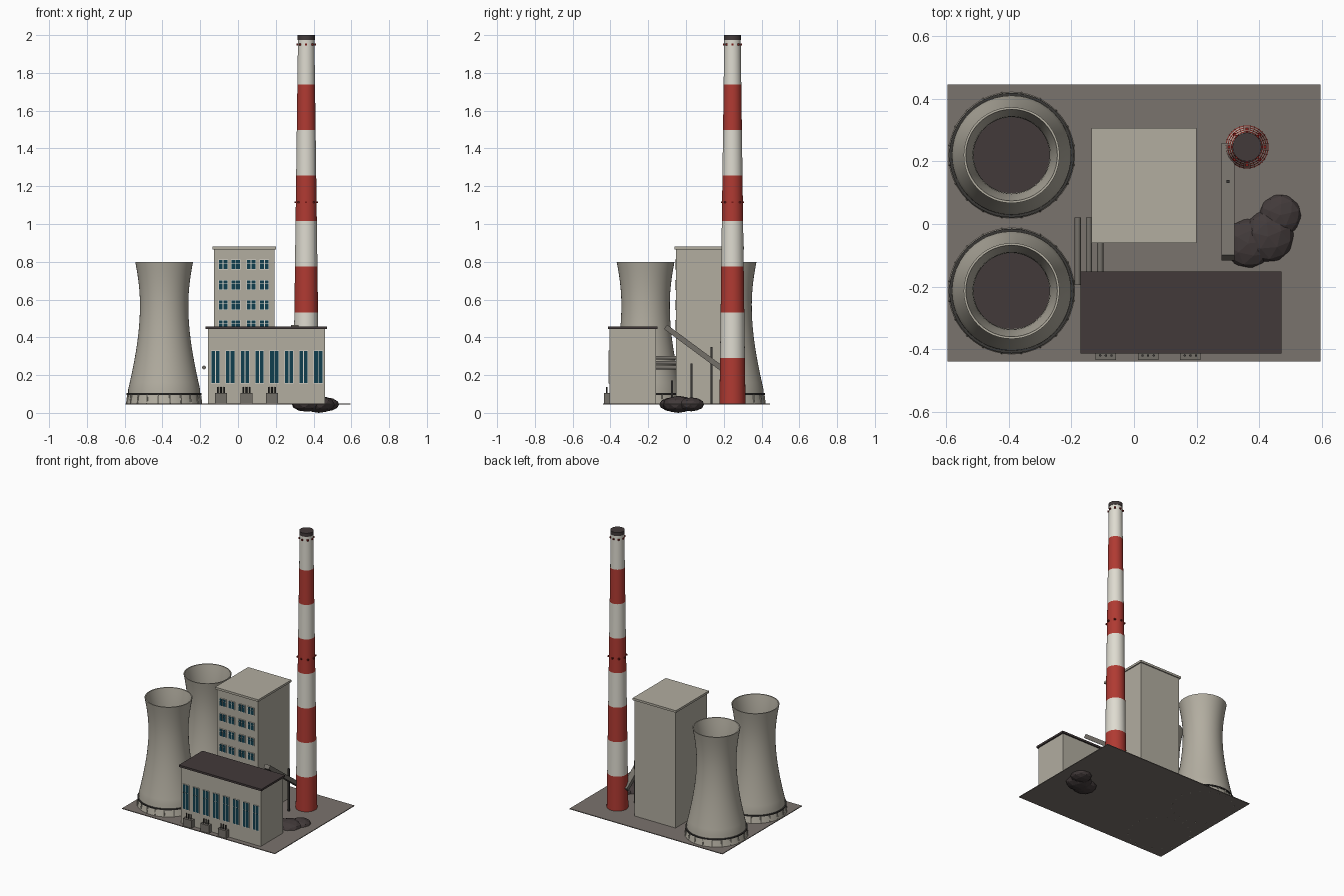
import bpy, bmesh, math, random
from mathutils import Matrix, Vector

if "Cube" in bpy.data.objects:
    bpy.data.objects.remove(bpy.data.objects["Cube"])

random.seed(4)


def srgb(r, g, b):
    return [((c / 255 + 0.055) / 1.055) ** 2.4 if c > 10 else c / 255 / 12.92 for c in (r, g, b)] + [1]


def material(name, *rgb):
    m = bpy.data.materials.new(name)
    m.diffuse_color = srgb(*rgb)
    m.use_nodes = True
    m.node_tree.nodes["Principled BSDF"].inputs["Base Color"].default_value = m.diffuse_color
    return m


CONCRETE = material("concrete", 178, 173, 160)
WHITE = material("off_white", 222, 219, 208)
RED = material("stripe_red", 176, 58, 50)
DARK = material("roof_dark", 66, 58, 58)
GROUND = material("ground_brown", 122, 115, 109)
GLASS = material("window_teal", 16, 62, 78)
METAL = material("metal_grey", 116, 112, 105)
STEEL = material("dark_steel", 58, 56, 54)
BEACON = material("beacon_red", 120, 25, 22)


def finish(name, bm, mats, smooth=False):
    bmesh.ops.recalc_face_normals(bm, faces=bm.faces)
    me = bpy.data.meshes.new(name)
    bm.to_mesh(me)
    bm.free()
    ob = bpy.data.objects.new(name, me)
    bpy.context.collection.objects.link(ob)
    for m in mats if isinstance(mats, list) else [mats]:
        me.materials.append(m)
    if smooth:
        bpy.context.view_layer.objects.active = ob
        ob.select_set(True)
        bpy.ops.object.shade_smooth_by_angle(angle=math.radians(35))
        ob.select_set(False)
    return ob


def boxes(name, specs, mat):
    """One object from boxes given as (x0, x1, y0, y1, z0, z1)."""
    bm = bmesh.new()
    for x0, x1, y0, y1, z0, z1 in specs:
        m = Matrix.Translation(((x0 + x1) / 2, (y0 + y1) / 2, (z0 + z1) / 2))
        bmesh.ops.create_cube(bm, size=1, matrix=m @ Matrix.Diagonal((x1 - x0, y1 - y0, z1 - z0, 1)))
    return finish(name, bm, mat)


def rods(name, specs, mat, sides=8):
    """One object from cylinders given as (start, end, radius)."""
    bm = bmesh.new()
    for a, b, r in specs:
        a, b = Vector(a), Vector(b)
        rot = (b - a).to_track_quat('Z', 'Y').to_matrix().to_4x4()
        bmesh.ops.create_cone(bm, cap_ends=True, segments=sides, radius1=r, radius2=r,
                              depth=(b - a).length, matrix=Matrix.Translation((a + b) / 2) @ rot)
    return finish(name, bm, mat, True)


def lathe(name, centre, profile, mats, sides=48, closed=False, rule=None):
    """Spin an (r, z) profile round a vertical axis; rule picks the material per segment."""
    bm = bmesh.new()
    rings = [[bm.verts.new((centre[0] + r * math.cos(2 * math.pi * k / sides),
                            centre[1] + r * math.sin(2 * math.pi * k / sides), z))
              for k in range(sides)] for r, z in profile]
    n = len(rings)
    for i in range(n if closed else n - 1):
        a, b = rings[i], rings[(i + 1) % n]
        for k in range(sides):
            f = bm.faces.new((a[k], a[(k + 1) % sides], b[(k + 1) % sides], b[k]))
            f.material_index = rule(i) if rule else 0
    if not closed:
        bm.faces.new(rings[0])
        bm.faces.new(rings[-1])
    return finish(name, bm, mats, True)


def windows(name, wall_y, xs, zs, w, h, transom):
    """Pale frame plates with four glass panes each, on a front wall."""
    frames, panes = [], []
    for x in xs:
        for z in zs:
            frames.append((x - w / 2, x + w / 2, wall_y - 0.004, wall_y + 0.002, z - h / 2, z + h / 2))
            zt, b = z + h / 2 - transom * h, 0.0025
            for x0, x1 in ((x - w / 2 + b, x - b), (x + b, x + w / 2 - b)):
                for z0, z1 in ((z - h / 2 + b, zt - b / 2), (zt + b / 2, z + h / 2 - b)):
                    panes.append((x0, x1, wall_y - 0.006, wall_y, z0, z1))
    boxes(name + "_frames", frames, WHITE)
    boxes(name + "_glass", panes, GLASS)


# Ground slab
boxes("ground_slab", [(-0.595, 0.595, -0.44, 0.445, 0.045, 0.05)], GROUND)


# Cooling towers: hyperbolic shell, dark base ring, struts and dark inside
def shell_radius(z):
    return 0.128 * math.sqrt(1 + ((z - 0.57) / (0.35 if z > 0.57 else 0.405)) ** 2)


for tag, cy in (("front", -0.214), ("rear", 0.22)):
    c = (-0.391, cy)
    heights = [0.05 + 0.75 * i / 20 for i in range(21)]
    outer = [(shell_radius(z) - (0.008 if z < 0.09 else 0), z) for z in heights]
    inner = [(shell_radius(z) - 0.007, z) for z in reversed(heights)]
    lathe(tag + "_cooling_tower", c, outer + inner, CONCRETE, closed=True)
    lathe(tag + "_tower_base_ring", c, [(0.19, 0.096), (0.199, 0.096), (0.199, 0.104), (0.19, 0.104)],
          STEEL, closed=True)
    lathe(tag + "_tower_inside", c, [(0.123, 0.535), (0.123, 0.54)], DARK)
    struts = []
    for k in range(20):
        a = 2 * math.pi * (k + 0.5) / 20
        d = Vector((math.cos(a), math.sin(a), 0))
        p = Vector((c[0], c[1], 0))
        struts.append((p + d * 0.201 + Vector((0, 0, 0.044)), p + d * 0.194 + Vector((0, 0, 0.1)), 0.004))
    rods(tag + "_tower_struts", struts, CONCRETE, 6)

# Striped chimney with dark cap and warning beacons
CH = (0.361, 0.246)
step = (1.98 - 0.05) / 8
lathe("chimney", CH, [(0.069 - 0.0255 * i / 8, 0.05 + step * i) for i in range(9)], [RED, WHITE],
      sides=32, rule=lambda i: i % 2)
lathe("chimney_cap", CH, [(0.046, 1.975), (0.046, 2.0)], DARK, sides=32)
lamps = []
for z, r in ((1.95, 0.046), (1.115, 0.057)):
    for k in range(8):
        x, y = CH[0] + r * math.cos(k * math.pi / 4), CH[1] + r * math.sin(k * math.pi / 4)
        lamps.append((x - 0.005, x + 0.005, y - 0.005, y + 0.005, z - 0.005, z + 0.005))
boxes("chimney_beacons", lamps, BEACON)

# Boiler house
boxes("boiler_house", [(-0.128, 0.192, -0.053, 0.299, 0.05, 0.868)], CONCRETE)
boxes("boiler_house_roof", [(-0.136, 0.2, -0.061, 0.307, 0.866, 0.881)], CONCRETE)
windows("boiler_windows", -0.053, (-0.079, -0.012, 0.069, 0.14),
        [0.785 - 0.107 * i for i in range(4)], 0.05, 0.053, 0.35)

# Turbine hall
boxes("turbine_hall", [(-0.16, 0.461, -0.405, -0.16, 0.05, 0.446)], CONCRETE)
boxes("turbine_hall_roof", [(-0.171, 0.471, -0.413, -0.151, 0.444, 0.458)], DARK)
windows("hall_windows", -0.405, [-0.119 + 0.0777 * i for i in range(8)], [0.243], 0.048, 0.176, 0.32)

# Transformers with bushings
for i in range(3):
    x = -0.09 + 0.135 * i
    boxes(f"transformer_{i + 1}", [(x - 0.033, x + 0.033, -0.435, -0.404, 0.05, 0.104)], METAL)
    rods(f"transformer_bushings_{i + 1}",
         [((x + dx, -0.42, 0.1), (x + dx, -0.42, 0.136), 0.004) for dx in (-0.018, 0, 0.018)], STEEL)

# Steam pipes between the halls
rods("steam_pipes", [((-0.18 + 0.036 * i, -0.195, 0.24 + 0.026 * i),
                      (-0.18 + 0.036 * i, 0.02, 0.24 + 0.026 * i), 0.01) for i in range(3)], METAL, 12)

# Sloping conveyor with its dark head and support posts
bm = bmesh.new()
lo, hi = Vector((0.3005, 0.25, 0.19)), Vector((0.3005, -0.108, 0.455))
tilt = Matrix.Rotation(math.atan2(hi.z - lo.z, hi.y - lo.y), 4, 'X')
bmesh.ops.create_cube(bm, size=1, matrix=Matrix.Translation((lo + hi) / 2) @ tilt
                      @ Matrix.Diagonal(((0.041, (hi - lo).length, 0.028, 1))))
finish("conveyor", bm, METAL)
boxes("conveyor_posts", [(0.2955, 0.3055, y - 0.005, y + 0.005, 0.05, z)
                         for y, z in ((0.136, 0.35), (0.03, 0.262), (-0.075, 0.172))], STEEL)

# Coal pile: flattened faceted lumps sunk through the ground
bm = bmesh.new()
for x, y, r, rz in ((0.467, 0.028, 0.069, 0.037), (0.365, -0.062, 0.081, 0.039), (0.428, -0.04, 0.085, 0.045)):
    m = Matrix.Translation((x, y, 0.045)) @ Matrix.Diagonal((r, r, rz, 1))
    bmesh.ops.create_icosphere(bm, subdivisions=2, radius=1,
                               matrix=m @ Matrix.Rotation(random.random(), 4, 'Z'))
finish("coal_pile", bm, DARK)
